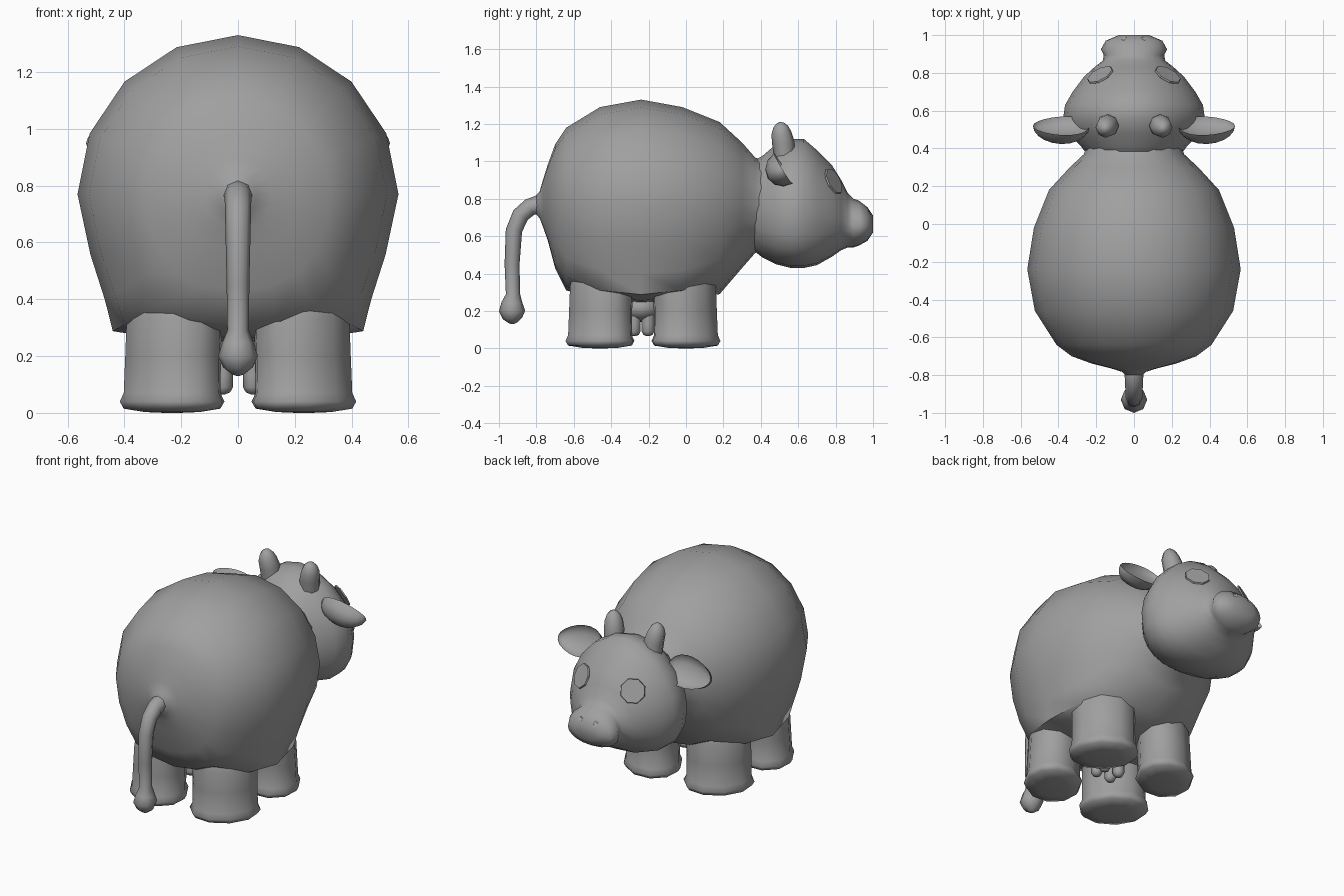
import bpy, bmesh, math
from mathutils import Vector, Matrix
from mathutils.bvhtree import BVHTree

if "Cube" in bpy.data.objects:
    bpy.data.objects.remove(bpy.data.objects["Cube"])

grey = bpy.data.materials.new("plain_grey")
grey.diffuse_color = (0.35, 0.35, 0.35, 1)
grey.use_nodes = True
grey.node_tree.nodes["Principled BSDF"].inputs["Base Color"].default_value = grey.diffuse_color


def finish(name, bm, angle=60):
    bmesh.ops.recalc_face_normals(bm, faces=bm.faces)
    me = bpy.data.meshes.new(name)
    bm.to_mesh(me)
    bm.free()
    ob = bpy.data.objects.new(name, me)
    bpy.context.collection.objects.link(ob)
    me.materials.append(grey)
    bpy.ops.object.select_all(action='DESELECT')
    ob.select_set(True)
    bpy.context.view_layer.objects.active = ob
    bpy.ops.object.shade_smooth_by_angle(angle=math.radians(angle))
    return ob


def loft(name, rings, angle=60):
    """Skin a list of equal-length point rings and cap both ends."""
    bm = bmesh.new()
    rows = [[bm.verts.new(p) for p in r] for r in rings]
    n = len(rows[0])
    for a, b in zip(rows, rows[1:]):
        for i in range(n):
            bm.faces.new((a[i], a[(i + 1) % n], b[(i + 1) % n], b[i]))
    bm.faces.new(rows[0])
    bm.faces.new(rows[-1])
    return finish(name, bm, angle)


def tube(name, path, sides=8):
    """Round tube through (x, y, z, radius) points."""
    rings = []
    pts = [Vector(p[:3]) for p in path]
    for i, p in enumerate(path):
        t = (pts[min(i + 1, len(pts) - 1)] - pts[max(i - 1, 0)]).normalized()
        u = Vector((1, 0, 0))
        u = (u - t * u.dot(t)).normalized()
        v = t.cross(u)
        rings.append([pts[i] + p[3] * (u * math.cos(a) + v * math.sin(a))
                      for a in (math.tau * k / sides for k in range(sides))])
    return loft(name, rings)


# Body: cross-sections along y as (y, half width, bottom, top, fullness of flank)
BODY = [(-0.80, 0.047, 0.715, 0.82, 0), (-0.782, 0.065, 0.695, 0.84, 0),
        (-0.765, 0.12, 0.65, 0.90, 0), (-0.74, 0.22, 0.58, 0.98, 0.1),
        (-0.70, 0.33, 0.43, 1.09, 0.2), (-0.64, 0.41, 0.31, 1.18, 0.3),
        (-0.46, 0.525, 0.26, 1.29, 0.9), (-0.24, 0.565, 0.24, 1.33, 1),
        (-0.02, 0.53, 0.26, 1.29, 0.9), (0.18, 0.45, 0.29, 1.21, 0.2),
        (0.30, 0.34, 0.43, 1.10, 0), (0.37, 0.265, 0.51, 1.02, 0),
        (0.42, 0.25, 0.53, 1.00, 0)]
FLANK = [(0.92, 0.40), (0.83, 0.70), (0.78, 0.91), (0.42, 0.97)]
rings = []
for y, w, lo, hi, full in BODY:
    mid = 0.77
    half = [(math.sin(a) * w, mid + math.cos(a) * (hi - mid))
            for a in (math.pi * k / 8 for k in range(5))]
    for k, (fx, fz) in enumerate(FLANK):
        a = math.pi / 10 * (k + 1)
        x = fx * full + math.cos(a) * (1 - full)
        z = fz * full + math.sin(a) * (1 - full)
        half.append((x * w, mid - z * (mid - lo)))
    half.append((0, lo))
    ring = half + [(-x, z) for x, z in half[-2:0:-1]]
    rings.append([(x, y, z) for x, z in ring])
loft("body", rings)

# Head and muzzle: (y, half width, bottom, top, cheek fullness)
HEAD = [(0.345, 0.20, 0.60, 0.95, 0), (0.365, 0.245, 0.52, 1.005, 0.3),
        (0.41, 0.28, 0.485, 1.03, 0.6), (0.48, 0.345, 0.45, 1.09, 0.8),
        (0.56, 0.375, 0.43, 1.12, 0.8), (0.63, 0.365, 0.43, 1.12, 0.8),
        (0.70, 0.325, 0.445, 1.06, 0.7), (0.78, 0.265, 0.49, 0.98, 0.4),
        (0.83, 0.21, 0.525, 0.90, 0.2), (0.865, 0.165, 0.54, 0.83, 0),
        (0.895, 0.16, 0.54, 0.80, 0), (0.925, 0.175, 0.55, 0.79, 0),
        (0.97, 0.15, 0.575, 0.755, 0), (1.0, 0.08, 0.62, 0.71, 0)]
rings = []
for y, w, lo, hi, full in HEAD:
    mid = lo + (hi - lo) * 0.43
    ring = []
    for k in range(20):
        c, s = math.cos(math.tau * k / 20), math.sin(math.tau * k / 20)
        e = 2 / (2 + 0.8 * full) if c < 0 else 1 + 0.12 * full
        x = math.copysign(abs(s) ** e, s) * w
        z = math.copysign(abs(c) ** e, c)
        ring.append((x, y, mid + z * ((hi - mid) if z > 0 else (mid - lo))))
    rings.append(ring)
head = loft("head", rings)
surface = BVHTree.FromPolygons([v.co for v in head.data.vertices],
                               [p.vertices for p in head.data.polygons])

# Nostrils: shallow dents cut in the muzzle
bm = bmesh.new()
for s in (-1, 1):
    bmesh.ops.create_icosphere(bm, subdivisions=2, radius=0.02,
                               matrix=Matrix.Translation((s * 0.055, 0.993, 0.735)))
cutter = finish("nostril_cutter", bm)
cutter.hide_render = True
cutter.hide_viewport = True
cut = head.modifiers.new("nostrils", 'BOOLEAN')
cut.operation = 'DIFFERENCE'
cut.solver = 'EXACT'
cut.object = cutter

for s, side in ((-1, "left"), (1, "right")):
    # Eye: thin octagonal plate lying on the head
    loc, nor, _, _ = surface.find_nearest(Vector((s * 0.17, 0.772, 0.885)))
    if nor.y < 0:
        nor = -nor
    bm = bmesh.new()
    bmesh.ops.create_cone(bm, cap_ends=True, segments=8, radius1=0.076, radius2=0.073,
                          depth=0.009)
    bmesh.ops.transform(bm, verts=bm.verts, matrix=Matrix.Translation(loc + nor * 0.007)
                        @ nor.to_track_quat('Z', 'Y').to_matrix().to_4x4()
                        @ Matrix.Rotation(math.pi / 8, 4, 'Z'))
    finish(side + "_eye", bm, 30)

    # Ear: ellipsoid whose front half is folded inward into a cup
    bm = bmesh.new()
    bmesh.ops.create_uvsphere(bm, u_segments=12, v_segments=10, radius=1,
                              matrix=Matrix.Rotation(math.pi / 2, 4, 'Y'))
    wide, out = Vector((0, 0.52, -0.85)), Vector((0, 0.85, 0.52))
    for v in bm.verts:
        c = v.co.copy()
        depth = -0.45 * c.z if c.z > 0 else c.z
        taper = 1 - 0.18 * c.x
        v.co = (Vector((s * (0.385 + 0.15 * c.x), 0.52, 0.96 - 0.01 * c.x))
                + wide * (0.094 * c.y * taper) + out * (0.098 * depth))
    finish(side + "_ear", bm, 70)

    # Horn
    tube(side + "_horn", [(s * 0.135, 0.53, 0.99, 0.055), (s * 0.14, 0.52, 1.10, 0.06),
                          (s * 0.15, 0.510, 1.15, 0.054), (s * 0.153, 0.507, 1.185, 0.04),
                          (s * 0.153, 0.505, 1.205, 0.02), (s * 0.153, 0.505, 1.21, 0.005)])

    # Legs: oval, narrower toward the body centre, with a flared hoof rim
    for cy, d, end in ((0.0, 1, "front"), (-0.46, -1, "back")):
        radial = Vector((s, d, 0)) / math.sqrt(2)
        tangent = Vector((-s, d, 0)) / math.sqrt(2)
        rings = []
        for z, r, inward in ((0.45, 0.93, 0.075), (0.40, 0.96, 0.035), (0.33, 0.96, 0.012),
                             (0.20, 0.96, 0.005), (0.07, 0.97, 0), (0.04, 1.05, 0),
                             (0.015, 0.97, 0), (0.003, 0.55, 0), (0, 0.15, 0)):
            mid = Vector((s * 0.232, cy, z)) - radial * inward
            rings.append([mid + r * (radial * 0.163 * math.cos(a) + tangent * 0.198 * math.sin(a))
                          for a in (math.tau * k / 10 for k in range(10))])
        loft(f"{end}_{side}_leg", rings)

    # Teats
    for y, end in ((-0.277, "back"), (-0.203, "front")):
        tube(f"{end}_{side}_teat", [(s * 0.052, y, z, r) for z, r in (
            (0.22, 0.035), (0.13, 0.034), (0.09, 0.034), (0.072, 0.024), (0.065, 0.006))])

# Udder
bm = bmesh.new()
bmesh.ops.create_uvsphere(bm, u_segments=12, v_segments=8, radius=1,
                          matrix=Matrix.Translation((0, -0.24, 0.215))
                          @ Matrix.Diagonal((0.12, 0.11, 0.075, 1)))
finish("udder", bm)

# Tail with a rounded tuft
TAIL = [(-0.74, 0.77, 0.05), (-0.79, 0.768, 0.051), (-0.835, 0.755, 0.047),
        (-0.885, 0.712, 0.046), (-0.92, 0.63, 0.044), (-0.93, 0.45, 0.04),
        (-0.925, 0.29, 0.038), (-0.93, 0.245, 0.056), (-0.93, 0.20, 0.07),
        (-0.928, 0.16, 0.052), (-0.925, 0.135, 0.02), (-0.925, 0.13, 0.005)]
tube("tail", [(0, y, z, r) for y, z, r in TAIL])
